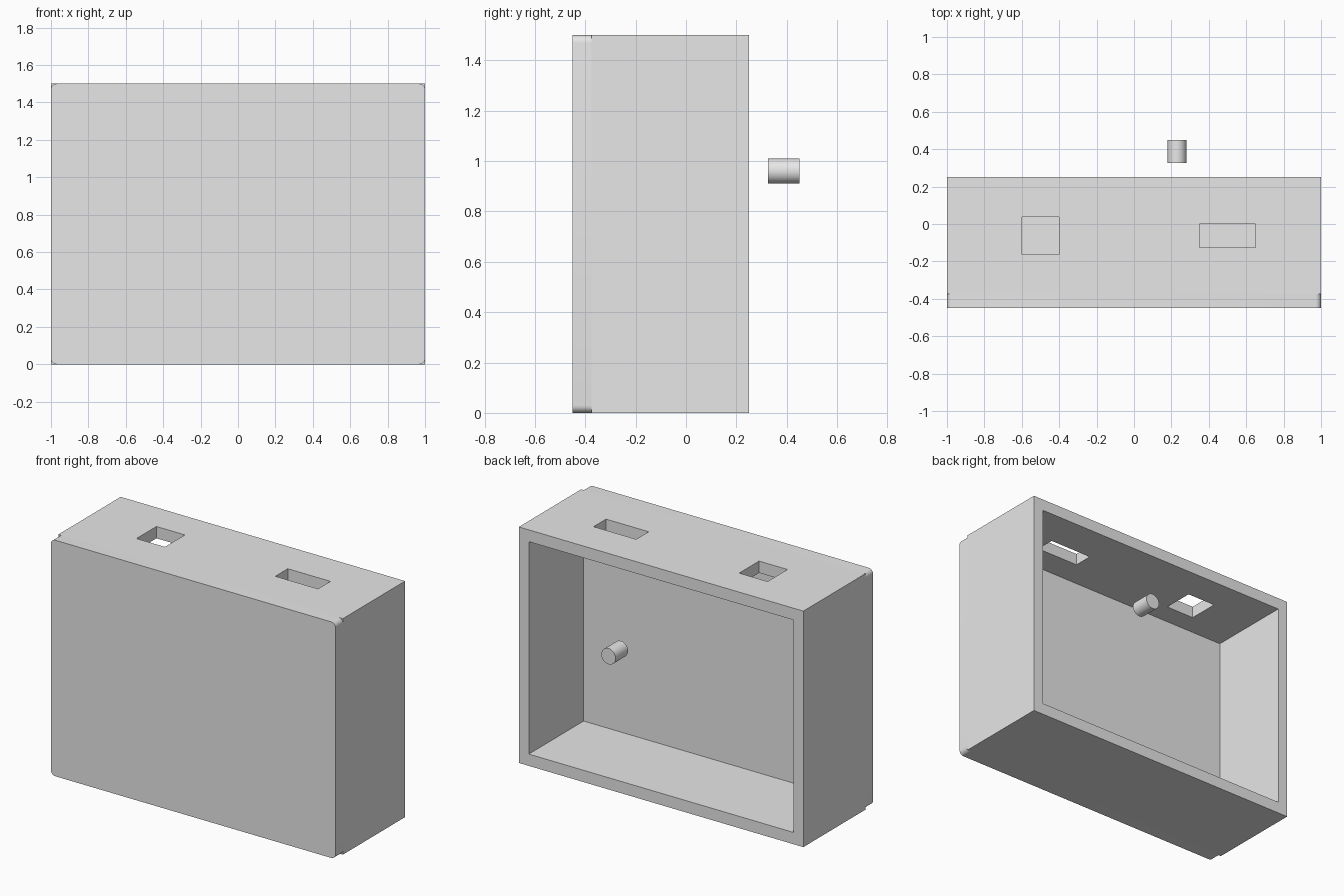
import bpy, bmesh, math
from mathutils import Matrix

if "Cube" in bpy.data.objects:
    bpy.data.objects.remove(bpy.data.objects["Cube"])

grey = bpy.data.materials.new("plain_grey")
grey.diffuse_color = (0.8, 0.8, 0.8, 1)
grey.use_nodes = True
grey.node_tree.nodes["Principled BSDF"].inputs["Base Color"].default_value = grey.diffuse_color


def finish(name, bm):
    bmesh.ops.recalc_face_normals(bm, faces=bm.faces)
    mesh = bpy.data.meshes.new(name)
    bm.to_mesh(mesh)
    bm.free()
    mesh.materials.append(grey)
    ob = bpy.data.objects.new(name, mesh)
    bpy.context.collection.objects.link(ob)
    return ob


def box(name, x, y, z, corner=0):
    """Box from (min, max) ranges; corner rounds the edges running along y."""
    bm = bmesh.new()
    bmesh.ops.create_cube(bm, size=1)
    for v in bm.verts:
        v.co = [r[0] if c < 0 else r[1] for c, r in zip(v.co, (x, y, z))]
    if corner:
        edges = [e for e in bm.edges
                 if abs(e.verts[0].co.y - e.verts[1].co.y) > 1e-4]
        bmesh.ops.bevel(bm, geom=edges, offset=corner, segments=6,
                        profile=0.5, affect='EDGES')
    return finish(name, bm)


def smooth(ob):
    bpy.ops.object.select_all(action='DESELECT')
    ob.select_set(True)
    bpy.context.view_layer.objects.active = ob
    bpy.ops.object.shade_smooth_by_angle(angle=math.radians(30))


# Open-backed case: hollow inside plus two openings in the top
case = box("case", (-1, 1), (-0.375, 0.25), (0, 1.5))
cutters = [
    box("cavity_cutter", (-0.93, 0.93), (-0.30, 0.5), (0.075, 1.425)),
    box("square_hole_cutter", (-0.6, -0.4), (-0.1625, 0.0375), (1.3, 1.6)),
    box("slot_cutter", (0.35, 0.65), (-0.125, 0.0), (1.3, 1.6)),
]
bpy.context.view_layer.objects.active = case
for cutter in cutters:
    mod = case.modifiers.new(cutter.name, 'BOOLEAN')
    mod.operation = 'DIFFERENCE'
    mod.solver = 'EXACT'
    mod.object = cutter
    bpy.ops.object.modifier_apply(modifier=mod.name)
    bpy.data.objects.remove(cutter)

# Front panel with small rounded corners
smooth(box("front_panel", (-1, 1), (-0.45, -0.375), (0, 1.5), corner=0.03))

# Round peg floating behind the open back
bm = bmesh.new()
bmesh.ops.create_cone(bm, cap_ends=True, segments=48, radius1=0.05,
                      radius2=0.05, depth=0.125,
                      matrix=Matrix.Translation((0.23, 0.3875, 0.96))
                      @ Matrix.Rotation(math.pi / 2, 4, 'X'))
smooth(finish("round_peg", bm))
